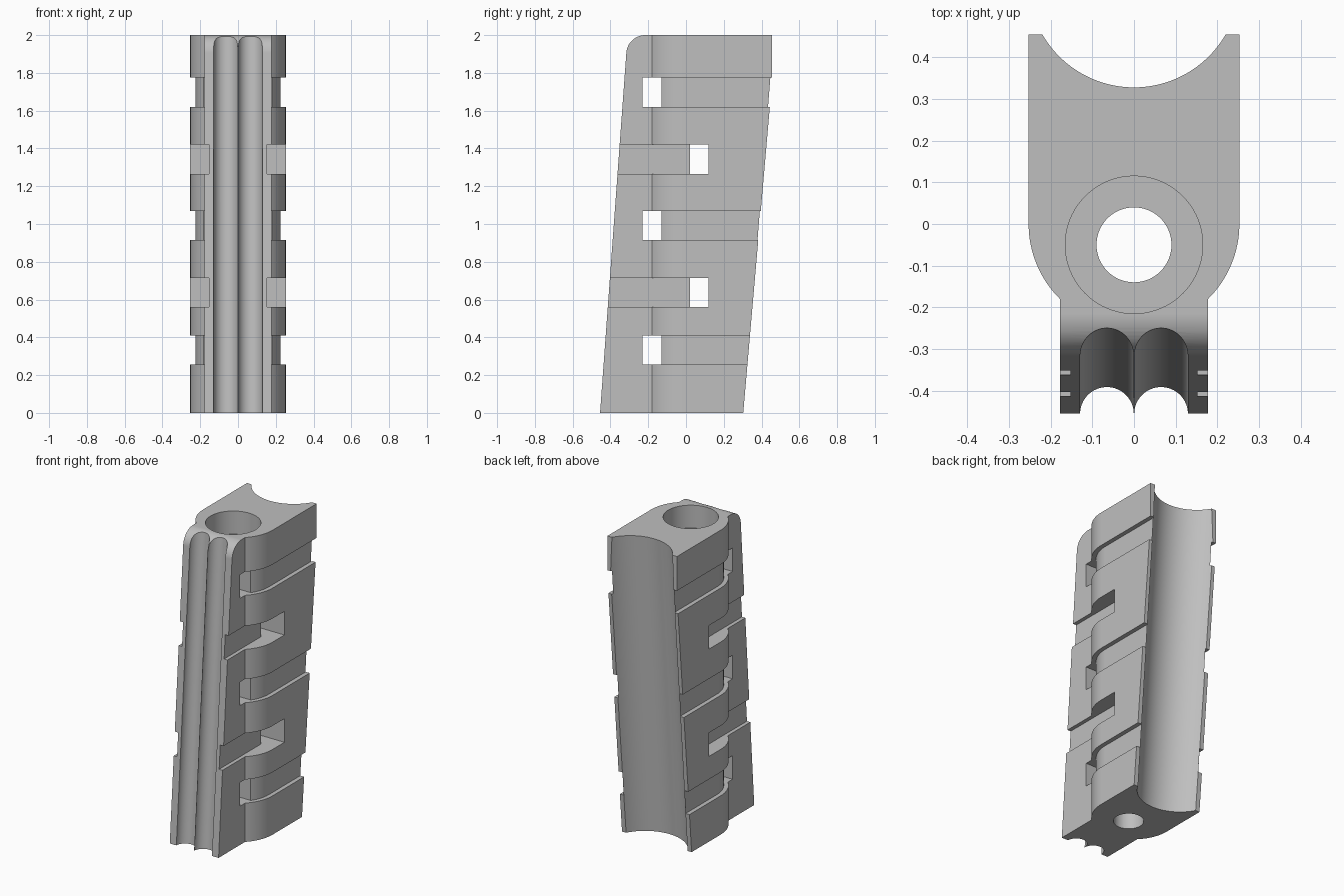
import bpy, bmesh
from math import sin, cos, radians

cube = bpy.data.objects.get("Cube")
if cube:
    bpy.data.objects.remove(cube, do_unlink=True)

mat = bpy.data.materials.new("plain_grey")
mat.use_nodes = True
grey = (0.52, 0.52, 0.52, 1)
mat.diffuse_color = grey
mat.node_tree.nodes["Principled BSDF"].inputs["Base Color"].default_value = grey


def arc(cx, cy, r, a0, a1, n):
    angles = [radians(a0 + (a1 - a0) * i / n) for i in range(n + 1)]
    return [(cx + r * cos(a), cy + r * sin(a)) for a in angles]


def circle(cx, cy, r, n=64):
    return arc(cx, cy, r, 0, 360, n)[:-1]


def prism(name, pts, lo, hi, axis="z", lean=0):
    """Extrude an outline along z (optionally leaning in y) or along x."""
    bm = bmesh.new()
    rings = []
    for t in (lo, hi):
        if axis == "z":
            ring = [bm.verts.new((a, b + lean * t, t)) for a, b in pts]
        else:
            ring = [bm.verts.new((t, a, b)) for a, b in pts]
        rings.append(ring)
    bottom, top = rings
    bm.faces.new(bottom)
    bm.faces.new(top)
    n = len(pts)
    for i in range(n):
        j = (i + 1) % n
        bm.faces.new((bottom[i], bottom[j], top[j], top[i]))
    bmesh.ops.recalc_face_normals(bm, faces=bm.faces)
    mesh = bpy.data.meshes.new(name)
    bm.to_mesh(mesh)
    bm.free()
    obj = bpy.data.objects.new(name, mesh)
    obj.data.materials.append(mat)
    bpy.context.collection.objects.link(obj)
    return obj


def combine(target, cutter, operation="DIFFERENCE"):
    cutter.hide_render = True
    mod = target.modifiers.new("cut", "BOOLEAN")
    mod.operation = operation
    mod.solver = "EXACT"
    mod.object = cutter
    bpy.context.view_layer.objects.active = target
    bpy.ops.object.modifier_apply(modifier=mod.name)
    bpy.data.objects.remove(cutter, do_unlink=True)


def rect(a0, a1, b0, b1):
    return [(a0, b0), (a1, b0), (a1, b1), (a0, b1)]


# Body footprint: narrow front flange, rounded shoulders, straight sides
R = 0.253
shoulder = arc(0, 0, R, -45.5, 0, 16)
half = [(shoulder[0][0], -0.7)] + shoulder + [(R, 0.7)]
body = prism("grip_body", half + [(-x, y) for x, y in reversed(half)], -0.1, 2.1)

# Leaning side outline with a rounded top front edge
side = [(-0.455, 0), (0.303, 0), (0.455, 1.75), (0.455, 2)]
side += arc(-0.216, 1.9, 0.1, 90, 176, 14)
combine(body, prism("side_outline", side, -0.5, 0.5, "x"), "INTERSECT")

# Concave back and the two front channels
combine(body, prism("back_hollow", circle(0, 0.424, 0.254, 128), -0.2, 2.2, lean=0.079))
for s in (-1, 1):
    combine(body, prism("front_channel", circle(s * 0.065, -0.456, 0.0645),
                        -0.2, 2.2, lean=0.071))

# Vertical bore with a wider recess at the top
combine(body, prism("bore", circle(0, -0.05, 0.09), -0.2, 2.2))
combine(body, prism("top_recess", circle(0, -0.05, 0.165, 80), 1.85, 2.2))

# Strap paths across the rear sides: front slot plus shallow side recess
inner = [(0.4, -0.15)] + arc(0, 0, 0.225, -41.8, 0, 16) + [(0.225, 0.7), (0.4, 0.7)]
for z in (0.255, 0.915, 1.62):
    top = z + 0.155
    for s in (-1, 1):
        combine(body, prism("rear_strap_recess", [(s * x, y) for x, y in inner], z, top))
    combine(body, prism("front_slot", rect(-0.23, -0.13, z, top), -0.5, 0.5, "x"))

# Strap paths across the front sides: rear slot plus deep side recess
for z in (0.56, 1.265):
    top = z + 0.155
    for s in (-1, 1):
        combine(body, prism("front_strap_recess",
                            rect(s * 0.153, s * 0.4, -0.7, 0.05), z, top))
    combine(body, prism("rear_slot", rect(0.02, 0.12, z, top), -0.5, 0.5, "x"))

# Smooth curved surfaces, keep the hard edges
for o in bpy.context.selected_objects:
    o.select_set(False)
body.select_set(True)
bpy.context.view_layer.objects.active = body
bpy.ops.object.shade_smooth_by_angle(angle=radians(25))
weighted = body.modifiers.new("weighted_normals", "WEIGHTED_NORMAL")
weighted.keep_sharp = True
